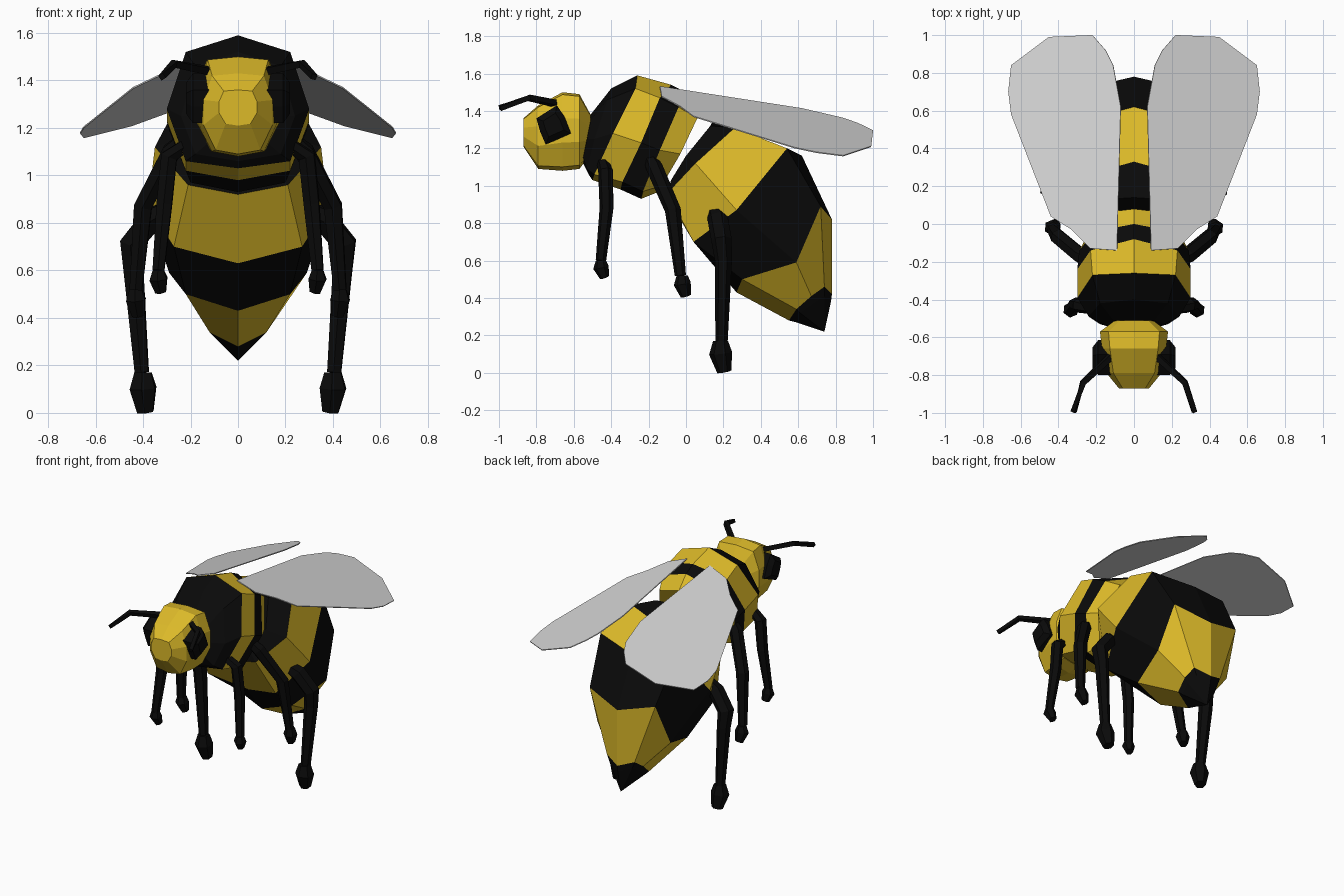
import bpy, bmesh, math
from mathutils import Vector

if "Cube" in bpy.data.objects:
    bpy.data.objects.remove(bpy.data.objects["Cube"])


def material(name, rgb):
    m = bpy.data.materials.new(name)
    m.diffuse_color = (*rgb, 1)
    m.use_nodes = True
    m.node_tree.nodes["Principled BSDF"].inputs["Base Color"].default_value = m.diffuse_color
    return m


YELLOW = material("honey yellow", (0.72, 0.49, 0.022))
BLACK = material("soot black", (0.003, 0.003, 0.003))
GREY = material("wing grey", (0.66, 0.66, 0.66))


def finish(bm, name, mats):
    bmesh.ops.recalc_face_normals(bm, faces=bm.faces[:])
    me = bpy.data.meshes.new(name)
    bm.to_mesh(me)
    bm.free()
    for m in mats:
        me.materials.append(m)
    ob = bpy.data.objects.new(name, me)
    bpy.context.collection.objects.link(ob)
    return ob


def loft(name, rings, bands, mats, tip=None):
    """Skin equal-sized rings; bands gives the material of each strip."""
    bm = bmesh.new()
    vr = [[bm.verts.new(p) for p in r] for r in rings]
    n = len(vr[0])
    for a, b, band in zip(vr, vr[1:], bands):
        for i in range(n):
            j = (i + 1) % n
            bm.faces.new((a[i], a[j], b[j], b[i])).material_index = band
    bm.faces.new(vr[0]).material_index = bands[0]
    if tip:
        t = bm.verts.new(tip)
        for i in range(n):
            bm.faces.new((vr[-1][i], vr[-1][(i + 1) % n], t)).material_index = bands[-1]
    else:
        bm.faces.new(vr[-1]).material_index = bands[-1]
    return finish(bm, name, mats)


def body_ring(top, corner, side, low, bottom):
    """Eight-sided symmetric ring: centre points are (y, z), others (x, y, z)."""
    half = [corner, side, low]
    return ([(0, *top)] + half + [(0, *bottom)]
            + [(-x, y, z) for x, y, z in reversed(half)])


def strut(name, pts, radii, mat, n=6):
    """Tapered faceted tube along a path."""
    pts = [Vector(p) for p in pts]
    rings = []
    for i, (p, r) in enumerate(zip(pts, radii)):
        d = (pts[min(i + 1, len(pts) - 1)] - pts[max(i - 1, 0)]).normalized()
        u = d.cross(Vector((0.1, 1, 0.2))).normalized()
        v = d.cross(u)
        rings.append([p + (u * math.cos(t) + v * math.sin(t)) * r
                      for t in (math.tau * (k + 0.5) / n for k in range(n))])
    return loft(name, rings, [0] * (len(pts) - 1), [mat])


# Thorax: slanted striped rings
loft("thorax", [
    body_ring((-.51, 1.38), (.11, -.51, 1.35), (.16, -.53, 1.25), (.11, -.55, 1.15), (-.55, 1.12)),
    body_ring((-.40, 1.52), (.18, -.42, 1.46), (.24, -.49, 1.25), (.18, -.53, 1.09), (-.52, 1.06)),
    body_ring((-.26, 1.59), (.22, -.27, 1.52), (.30, -.39, 1.28), (.22, -.49, 1.06), (-.50, 1.03)),
    body_ring((-.08, 1.54), (.23, -.14, 1.47), (.30, -.24, 1.23), (.22, -.34, 1.02), (-.35, .98)),
    body_ring((.00, 1.50), (.21, -.04, 1.42), (.29, -.14, 1.19), (.20, -.23, .97), (-.24, .93)),
    body_ring((.08, 1.41), (.17, .06, 1.36), (.23, -.03, 1.17), (.16, -.13, 1.00), (-.14, .97)),
], [1, 1, 0, 1, 0], [YELLOW, BLACK])

# Abdomen: striped rings curving down to a stinger point
loft("abdomen", [
    body_ring((.14, 1.34), (.15, .13, 1.32), (.22, .00, 1.16), (.14, -.08, 1.03), (-.08, 1.00)),
    body_ring((.33, 1.27), (.25, .26, 1.31), (.35, .05, 1.12), (.21, -.10, .96), (-.09, .92)),
    body_ring((.62, 1.16), (.30, .54, 1.20), (.38, .27, .87), (.27, .04, .70), (.11, .63)),
    body_ring((.78, .82), (.26, .72, .89), (.29, .59, .59), (.22, .30, .50), (.27, .43)),
    body_ring((.78, .42), (.11, .74, .46), (.13, .67, .41), (.12, .59, .34), (.55, .28)),
    body_ring((.775, .38), (.09, .74, .41), (.11, .68, .37), (.10, .61, .32), (.59, .27)),
], [1, 0, 1, 0, 1], [YELLOW, BLACK], tip=(0, .74, .22))

# Head: rings given as y, bottom, top, half width
head = []
for y, lo, hi, w in [(-.87, 1.21, 1.36, .08), (-.79, 1.09, 1.43, .145),
                     (-.66, 1.08, 1.50, .17), (-.57, 1.09, 1.49, .18),
                     (-.51, 1.17, 1.38, .10)]:
    h = hi - lo
    half = [(w * .75, y, hi - h * .03), (w, y, hi - h * .33),
            (w, y, lo + h * .36), (w * .65, y, lo + h * .05)]
    head.append([(0, y, hi)] + half + [(0, y, lo)]
                + [(-x, b, c) for x, b, c in reversed(half)])
loft("head", head, [0] * 4, [YELLOW])

# Wing outline in plan; the plane slopes outward and back
WING = [(.09, -.14), (.23, -.13), (.33, -.03), (.44, .04), (.65, .58), (.665, .70),
        (.65, .84), (.45, .99), (.22, 1.0), (.15, .92), (.11, .84), (.07, .62)]
EYE = [(-.80, 1.36), (-.69, 1.43), (-.65, 1.37), (-.615, 1.28), (-.75, 1.22), (-.78, 1.29)]

# name, path points, radii
LEGS = [
    ("front_leg", [(.20, -.45, 1.14), (.29, -.43, 1.08), (.31, -.425, .88), (.335, -.455, .60)],
     [.03, .04, .037, .028]),
    ("middle_leg", [(.22, -.20, 1.16), (.28, -.17, 1.10), (.40, -.07, .87), (.43, -.03, .52)],
     [.03, .045, .043, .03]),
    ("back_leg", [(.28, .15, .86), (.36, .17, .82), (.45, .19, .71), (.44, .20, .60), (.405, .19, .17)],
     [.04, .055, .055, .046, .033]),
]
# foot: ankle point, size, height
FEET = [("front_foot", (.335, -.455, .60), .042, .09),
        ("middle_foot", (.43, -.02, .52), .046, .11),
        ("back_foot", (.40, .185, .17), .062, .165)]

for s, tag in ((1, "right"), (-1, "left")):
    # Wings
    bm = bmesh.new()
    bm.faces.new([bm.verts.new((s * x, y, 1.53 - .372 * (x - .09) - .165 * (y + .14)))
                  for x, y in WING])
    wing = finish(bm, tag + "_wing", [GREY])
    mod = wing.modifiers.new("thickness", 'SOLIDIFY')
    mod.thickness = .006
    mod.offset = 0

    # Eyes: raised faceted patches
    cy, cz = -.71, 1.325
    loft(tag + "_eye", [[(s * x, cy + (y - cy) * k, cz + (z - cz) * k) for y, z in EYE]
                        for x, k in ((.10, 1), (.19, 1), (.22, .6))], [0, 0], [BLACK])

    # Antennae
    strut(tag + "_antenna", [(s * .12, -.70, 1.44), (s * .27, -.84, 1.47), (s * .32, -.995, 1.415)],
          [.022, .02, .017], BLACK, 4)

    # Legs and feet
    for name, pts, radii in LEGS:
        strut(f"{tag}_{name}", [(s * x, y, z) for x, y, z in pts], radii, BLACK)
    for name, (x, y, z), r, h in FEET:
        strut(f"{tag}_{name}",
              [(s * x, y, z), (s * x, y, z - h * .4), (s * (x - .01), y + .02, z - h)],
              [r * .65, r, r * .62], BLACK)
